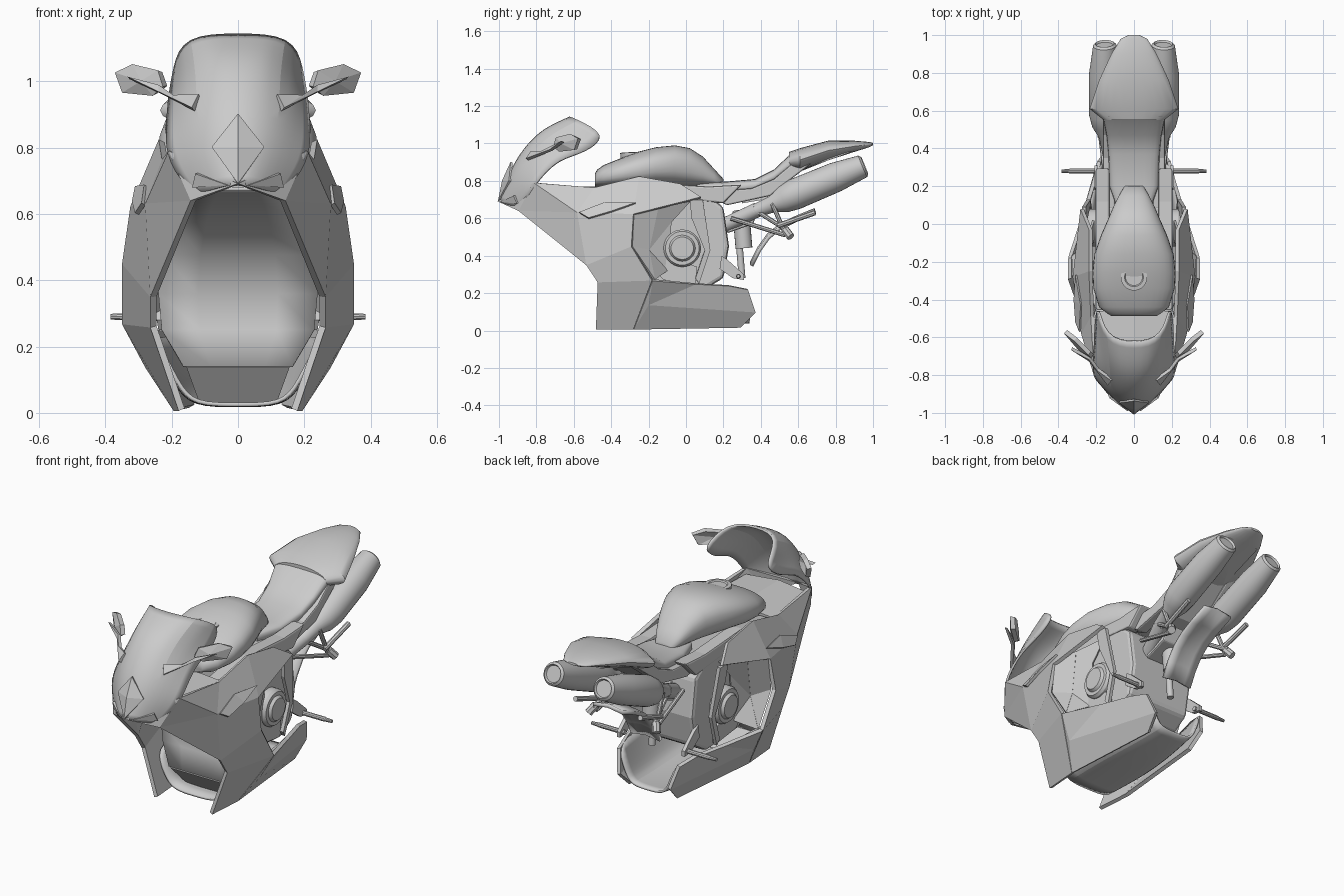
import bpy, bmesh, math
from mathutils import Vector


def finish(name, bm, mirror=False, thick=0, subsurf=0, bevel=0, angle=30):
    bmesh.ops.recalc_face_normals(bm, faces=bm.faces)
    me = bpy.data.meshes.new(name)
    bm.to_mesh(me)
    bm.free()
    ob = bpy.data.objects.new(name, me)
    bpy.context.collection.objects.link(ob)
    bpy.ops.object.select_all(action='DESELECT')
    ob.select_set(True)
    bpy.context.view_layer.objects.active = ob
    if angle:
        bpy.ops.object.shade_smooth_by_angle(angle=math.radians(angle))
    if mirror:
        m = ob.modifiers.new("mirror", 'MIRROR')
        m.use_clip = True
    if subsurf:
        m = ob.modifiers.new("subsurf", 'SUBSURF')
        m.levels = m.render_levels = subsurf
    if thick:
        m = ob.modifiers.new("solidify", 'SOLIDIFY')
        m.thickness, m.offset = thick, 0
    if bevel:
        m = ob.modifiers.new("bevel", 'BEVEL')
        m.width, m.segments = bevel, 2
    return ob


def panel(name, verts, faces, mirror=True, angle=0, **kw):
    bm = bmesh.new()
    vs = [bm.verts.new(v) for v in verts]
    for f in faces:
        bm.faces.new([vs[i] for i in f])
    return finish(name, bm, mirror, angle=angle, **kw)


def skin(name, rows, closed=False, caps=False, **kw):
    """Bridge equal-length rows of points."""
    bm = bmesh.new()
    rs = [[bm.verts.new(p) for p in r] for r in rows]
    n = len(rs[0])
    for a, b in zip(rs, rs[1:]):
        for i in range(n if closed else n - 1):
            j = (i + 1) % n
            bm.faces.new((a[i], a[j], b[j], b[i]))
    if caps:
        bm.faces.new(rs[0])
        bm.faces.new(rs[-1])
    return finish(name, bm, **kw)


def loft(name, secs, power=2.4, n=24, **kw):
    """Rounded sections along y: (y, half width, top z, bottom z)."""
    def sp(c):
        return math.copysign(abs(c) ** (2 / power), c)
    rows = []
    for y, w, t, b in secs:
        rows.append([(w * sp(math.cos(2 * math.pi * i / n)), y,
                      (t + b) / 2 + (t - b) / 2 * sp(math.sin(2 * math.pi * i / n))) for i in range(n)])
    return skin(name, rows, closed=True, caps=True, **kw)


def tube(name, pts, radii, n=20, mirror=True, **kw):
    pts = [Vector(p) for p in pts]
    radii = radii if isinstance(radii, (list, tuple)) else [radii] * len(pts)
    q = (pts[-1] - pts[0]).to_track_quat('Z', 'Y')
    rows = [[p + q @ Vector((r * math.cos(2 * math.pi * i / n), r * math.sin(2 * math.pi * i / n), 0))
             for i in range(n)] for p, r in zip(pts, radii)]
    return skin(name, rows, closed=True, caps=True, mirror=mirror, **kw)


def prism(name, prof, x0, x1, angle=0, **kw):
    return skin(name, [[(x, y, z) for y, z in prof] for x in (x0, x1)], closed=True, caps=True, angle=angle, **kw)


# Nose cowl and windscreen, one smooth half mirrored
skin("nose_cowl_windscreen", [
    [(0, -1, .69), (.06, -.97, .68), (.135, -.88, .65)],
    [(0, -.975, .80), (.11, -.92, .79), (.21, -.82, .76)],
    [(0, -.93, .90), (.125, -.88, .89), (.215, -.76, .84)],
    [(0, -.86, 1.0), (.13, -.81, .99), (.208, -.67, .92)],
    [(0, -.77, 1.08), (.14, -.73, 1.075), (.205, -.54, .95)],
    [(0, -.63, 1.14), (.16, -.60, 1.135), (.19, -.41, 1.045)]],
    mirror=True, subsurf=2, thick=.012)
panel("headlight_diamond", [(0, -.932, .90), (.077, -.942, .80), (0, -1.0, .69), (0, -.978, .80)],
      [(0, 1, 3), (1, 2, 3)], thick=.012)
panel("headlight_slit", [(.03, -.987, .688), (.125, -.918, .722), (.135, -.9, .68)], [(0, 1, 2)], thick=.012)

# Faceted side fairing
panel("side_fairing", [
    (0, -1, .69), (.135, -.89, .64), (.255, -.53, .35), (.255, -.47, .26), (.17, -.48, .01),
    (.2, -.81, .79), (.22, -.49, .76), (.23, -.25, .82), (.23, -.03, .78), (.27, -.58, .63),
    (.315, -.28, .62), (.34, -.29, .45), (.34, -.18, .27), (.185, -.28, .01), (.275, .08, .71)],
    [(0, 1, 5), (1, 9, 5), (9, 6, 5), (1, 2, 9), (2, 11, 10, 9), (2, 3, 12, 11), (3, 4, 13, 12),
     (9, 10, 7, 6), (10, 14, 8, 7)], thick=.02)
panel("side_vent_blade", [(.285, -.57, .63), (.277, -.43, .685), (.305, -.27, .68), (.314, -.4, .635), (.305, -.52, .60)],
      [(0, 1, 3, 4), (1, 2, 3)], thick=.014)
panel("inner_vent_panel", [(.305, -.28, .64), (.27, -.15, .66), (.255, -.2, .43), (.32, -.29, .45), (.325, -.17, .27)],
      [(0, 1, 2, 3), (3, 2, 4)], thick=.015)
panel("radiator_side_panel", [(.27, -.15, .66), (.215, .02, .69), (.215, -.08, .58), (.215, -.1, .32), (.325, -.17, .27),
                              (.255, -.2, .43)], [(0, 1, 2, 5), (5, 2, 3), (5, 3, 4)], thick=.012)
panel("engine_side_frame", [
    (.265, .02, .70), (.265, .09, .70), (.24, .13, .43), (.23, .07, .25), (.235, .05, .28), (.24, .1, .43), (.255, .03, .6)],
    [(0, 1, 2, 5, 6), (2, 3, 4, 5)], thick=.02)

# Belly pan: outer side panel and inner rounded tray
panel("belly_side", [
    (.34, -.18, .27), (.185, -.28, .01), (.14, .29, .02), (.155, .37, .10), (.185, .33, .22),
    (.21, .23, .24), (.265, .05, .25), (.27, -.2, .14)],
    [(0, 7, 6), (7, 1, 2, 3), (7, 3, 4, 5, 6), (0, 1, 7)], thick=.02)
skin("belly_tray", [[(0, y, z), (.13 * w, y, z), (.175 * w, y, z + .06), (.24 * w, y, z + .2)]
                    for y, z, w in ((-.38, .025, 1.03), (-.1, .022, 1.1), (.15, .025, .92), (.34, .045, .76))],
     mirror=True, subsurf=2, thick=.012)

# Concave shell behind the front opening, with the lower baffle
skin("front_wheel_well", [[(w * f, y, z) for f in (-1, -.5, 0, .5, 1)] for y, z, w in (
    (-.95, .675, .06), (-.88, .67, .12), (-.70, .64, .15), (-.5, .58, .19), (-.38, .48, .225),
    (-.33, .36, .24), (-.33, .25, .23), (-.37, .14, .165))], thick=.012, angle=40)
panel("lower_baffle", [(0, -.37, .14), (.155, -.37, .14), (.115, -.28, .03), (0, -.28, .03)], [(0, 1, 2, 3)], thick=.012)
panel("cockpit_deck", [(0, -.82, .76), (.19, -.8, .75), (.21, -.46, .745), (0, -.46, .76)], [(0, 1, 2, 3)], thick=.02)

# Engine with round covers
prism("engine_block", [(-.3, .72), (.1, .74), (.2, .66), (.23, .45), (.2, .28), (.1, .22), (-.2, .24), (-.3, .45)],
      -.2, .2, bevel=.02)
tube("clutch_cover", [(.18, -.02, .44), (.235, -.02, .44), (.25, -.02, .44), (.25, -.02, .44), (.265, -.02, .44)],
     [.1, .1, .09, .07, .06], n=32)
prism("engine_side_step", [(-.2, .36), (-.12, .27), (.05, .25), (.06, .34), (-.1, .4)], .19, .225, mirror=True)
prism("frame_beam", [(-.46, .75), (-.2, .79), (.12, .77), (.3, .78), (.2, .68), (0, .70), (-.3, .66)],
      .13, .205, mirror=True, bevel=.01)

# Tank, cap
loft("fuel_tank", [(-.487, .12, .84, .77), (-.475, .14, .86, .765), (-.44, .185, .885, .76), (-.34, .215, .925, .76),
                   (-.26, .22, .955, .76), (-.16, .21, .98, .77), (-.06, .175, .99, .77), (.02, .14, .975, .77),
                   (.09, .11, .93, .77), (.15, .08, .865, .77), (.2, .05, .81, .76)], power=2.4, n=32, angle=60)
tube("tank_cap", [(0, -.28, .92), (0, -.282, .952), (0, -.282, .954), (0, -.281, .948)], [.07, .07, .05, .045],
     n=32, mirror=False)

# Seat and tail
loft("rider_seat", [(.06, .08, .79, .72), (.2, .13, .795, .72), (.37, .135, .81, .74), (.47, .145, .86, .79),
                    (.57, .165, .955, .86)], power=3.2, angle=50)
loft("tail_cowl", [(.55, .16, .955, .85), (.61, .235, .975, .85), (.76, .185, 1.015, .91), (.9, .12, 1.015, .955),
                   (.98, .07, 1.008, .98), (1.0, .03, 1.003, .99)], power=2, angle=35)
prism("subframe_rail", [(.08, .74), (.35, .76), (.47, .81), (.6, .92), (.68, .9), (.55, .8), (.45, .72), (.22, .67)],
      .1, .165, mirror=True, bevel=.008)
prism("undertail", [(.3, .76), (.58, .9), (.9, .96), (.62, .86), (.42, .7), (.3, .68)], -.1, .1)

# Twin mufflers
tube("muffler", [(.13, .36, .635), (.14, .46, .675), (.15, .52, .70), (.155, .58, .728), (.158, .8, .82),
                 (.155, .945, .878), (.155, .955, .882), (.155, .945, .878)],
     [.035, .045, .072, .083, .08, .062, .05, .044], n=28)
tube("exhaust_pipe", [(.07, .2, .56), (.13, .38, .645)], .04)

# Rear fender strip, shock and linkage
skin("rear_fender", [[(w, y, z - abs(w) * .15) for w in (-.09, -.045, 0, .045, .09)] for y, z in (
    (.35, .36), (.39, .44), (.44, .51), (.5, .56), (.58, .60), (.69, .645))], thick=.02, angle=40)
prism("shock_mount", [(.22, .52), (.36, .57), (.39, .66), (.25, .64)], -.1, .1, bevel=.008)
tube("shock_body", [(0, .30, .56), (0, .31, .44)], .045, mirror=False)
tube("shock_rod", [(0, .285, .46), (0, .3, .28)], .018, mirror=False)

# Foot pegs and brackets
for i, (a, b, r) in enumerate([
        ((.15, .24, .6), (.185, .53, .51), .012), ((.15, .36, .65), (.185, .55, .53), .012),
        ((.18, .46, .68), (.185, .53, .52), .012), ((.19, .49, .56), (.2, .69, .63), .014)]):
    tube(f"rear_peg_bracket_{i}", [a, b], r, n=8)
tube("rear_peg", [(.185, .53, .54), (.21, .56, .50)], .022, n=8)
tube("front_peg", [(.18, .28, .29), (.34, .28, .29), (.345, .28, .29), (.385, .28, .29)], [.013, .013, .011, .009], n=10)
prism("front_peg_bracket", [(.19, .4), (.22, .38), (.31, .3), (.31, .27), (.25, .28), (.18, .33)], .19, .21, mirror=True)

# Mirrors on wedge stems
panel("mirror_stem", [(.115, -.825, .955), (.135, -.85, .915), (.19, -.77, .955), (.235, -.71, .985), (.33, -.66, 1.01), (.235, -.72, .965)],
      [(0, 1, 2), (2, 1, 5, 3), (3, 5, 4)], thick=.018)
panel("mirror_head", [(.22, -.70, .985), (.235, -.685, 1.03), (.31, -.61, 1.047), (.362, -.57, 1.025),
                      (.34, -.59, .967), (.25, -.67, .96), (.285, -.66, 1.0)],
      [(i, (i + 1) % 6, 6) for i in range(6)], thick=.025)
